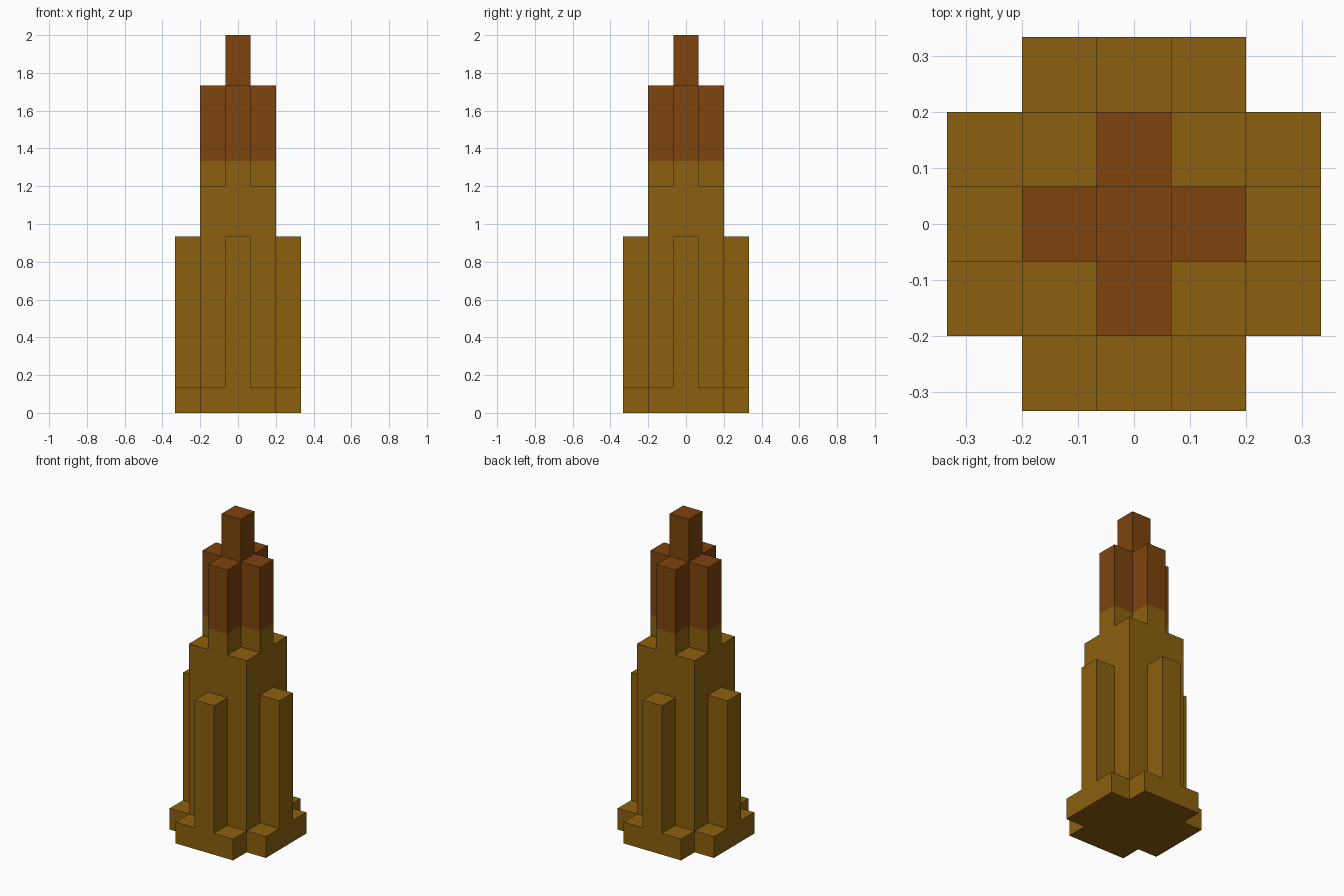
import bpy
import bmesh

cube = bpy.data.objects.get("Cube")
if cube:
    bpy.data.objects.remove(cube, do_unlink=True)

U = 2 / 15  # one block


def material(name, rgb):
    mat = bpy.data.materials.new(name)
    mat.use_nodes = True
    colour = (*rgb, 1)
    mat.diffuse_color = colour
    bsdf = next(n for n in mat.node_tree.nodes if n.type == 'BSDF_PRINCIPLED')
    bsdf.inputs["Base Color"].default_value = colour
    return mat


def tier(name, quarter, bottom, top, mat):
    """Extrude an outline made of one quarter repeated around the z axis."""
    outline = []
    points = quarter
    for _ in range(4):
        outline += points
        points = [(-y, x) for x, y in points]
    bm = bmesh.new()
    base = bm.faces.new([bm.verts.new((x * U, y * U, bottom * U)) for x, y in outline])
    side = bmesh.ops.extrude_face_region(bm, geom=[base], use_keep_orig=True)
    verts = [v for v in side["geom"] if isinstance(v, bmesh.types.BMVert)]
    bmesh.ops.translate(bm, vec=(0, 0, (top - bottom) * U), verts=verts)
    bmesh.ops.recalc_face_normals(bm, faces=bm.faces)
    mesh = bpy.data.meshes.new(name)
    bm.to_mesh(mesh)
    bm.free()
    mesh.materials.append(mat)
    bpy.context.collection.objects.link(bpy.data.objects.new(name, mesh))


ochre = material("ochre", (0.258, 0.117, 0.0044))
brown = material("brown", (0.202, 0.056, 0.004))

# Quarter outlines, in blocks
notched = [(2.5, -1.5), (2.5, 1.5), (1.5, 1.5)]
buttressed = [(1.5, -.5), (2.5, -.5), (2.5, .5), (1.5, .5), (1.5, 1.5)]
square = [(1.5, 1.5)]
cross = [(1.5, -.5), (1.5, .5), (.5, .5)]
slim = [(.5, .5)]

# Tiers from the ground up
tier("base", notched, 0, 1, ochre)
tier("buttressed_shaft", buttressed, 1, 7, ochre)
tier("shaft_top", square, 7, 9, ochre)
tier("cross_collar", cross, 9, 10, ochre)
tier("cross_tower", cross, 10, 13, brown)
tier("spire", slim, 13, 15, brown)
